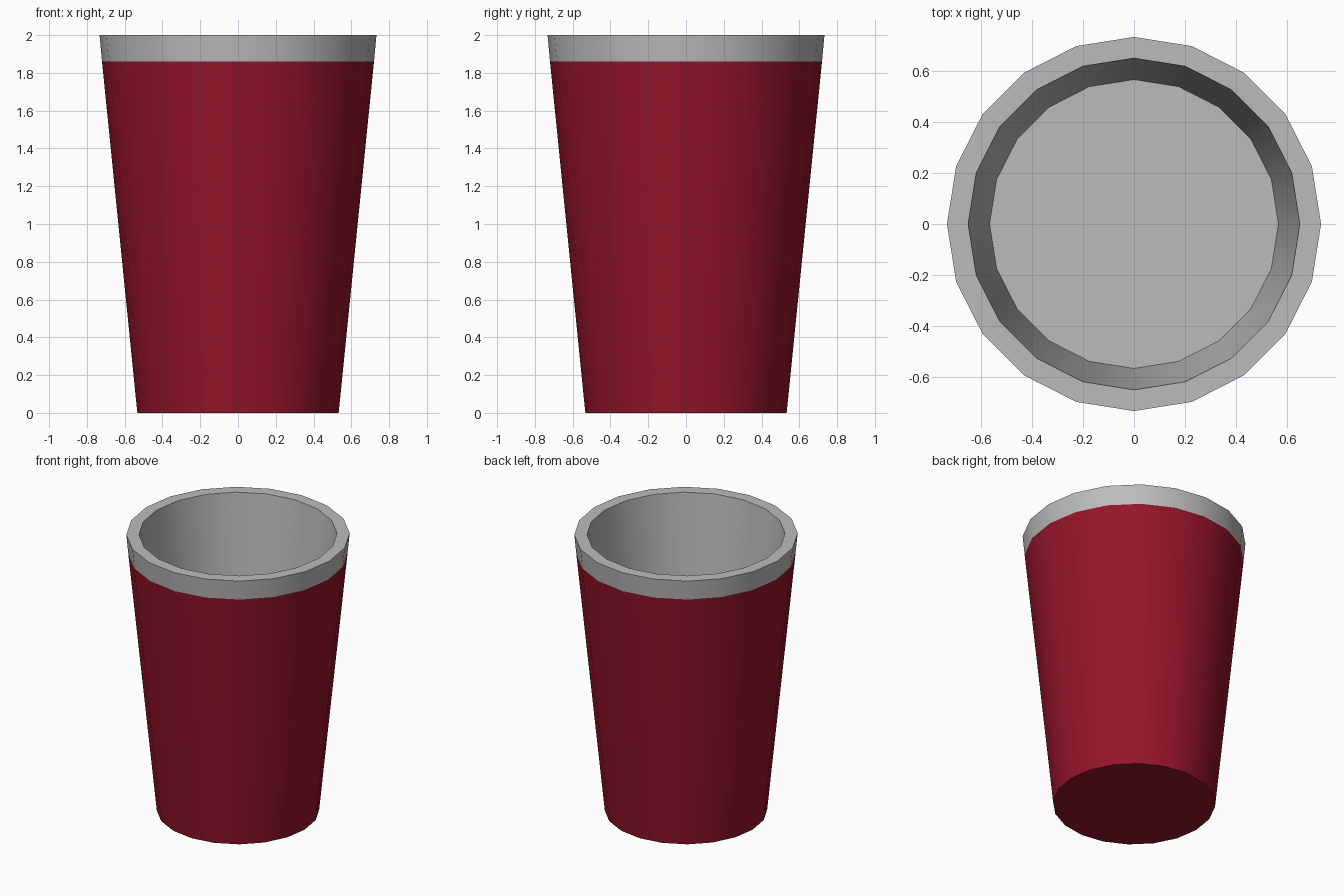
import bpy, bmesh, math

cube = bpy.data.objects.get("Cube")
if cube:
    bpy.data.objects.remove(cube, do_unlink=True)

SIDES = 20


def material(name, rgb):
    mat = bpy.data.materials.new(name)
    mat.use_nodes = True
    color = (*rgb, 1.0)
    mat.diffuse_color = color
    mat.node_tree.nodes["Principled BSDF"].inputs["Base Color"].default_value = color
    return mat


def ring(bm, radius, z):
    step = math.tau / SIDES
    return [bm.verts.new((radius * math.cos(i * step), radius * math.sin(i * step), z))
            for i in range(SIDES)]


def bridge(bm, a, b, slot):
    for i in range(SIDES):
        j = (i + 1) % SIDES
        bm.faces.new((a[i], a[j], b[j], b[i])).material_index = slot


red = material("deep red", (0.30, 0.007, 0.023))
grey = material("plain grey", (0.50, 0.50, 0.50))

# Profile from the base, up the outer wall, over the rim and down to the inner floor
profile = [(0.533, 0), (0.72, 1.86), (0.733, 2), (0.65, 2), (0.566, 1.15)]

bm = bmesh.new()
rings = [ring(bm, r, z) for r, z in profile]

# Red outer wall, grey lip band, rim and lining
for n, (lower, upper) in enumerate(zip(rings, rings[1:])):
    bridge(bm, lower, upper, 0 if n == 0 else 1)

# Red underside and grey inner floor
bm.faces.new(list(reversed(rings[0]))).material_index = 0
bm.faces.new(rings[-1]).material_index = 1
bm.normal_update()

mesh = bpy.data.meshes.new("cup")
bm.to_mesh(mesh)
bm.free()
mesh.materials.append(red)
mesh.materials.append(grey)
cup = bpy.data.objects.new("cup", mesh)
bpy.context.collection.objects.link(cup)

# Smooth walls with crisp rim and base
bpy.ops.object.select_all(action='DESELECT')
cup.select_set(True)
bpy.context.view_layer.objects.active = cup
bpy.ops.object.shade_smooth_by_angle(angle=math.radians(30))
